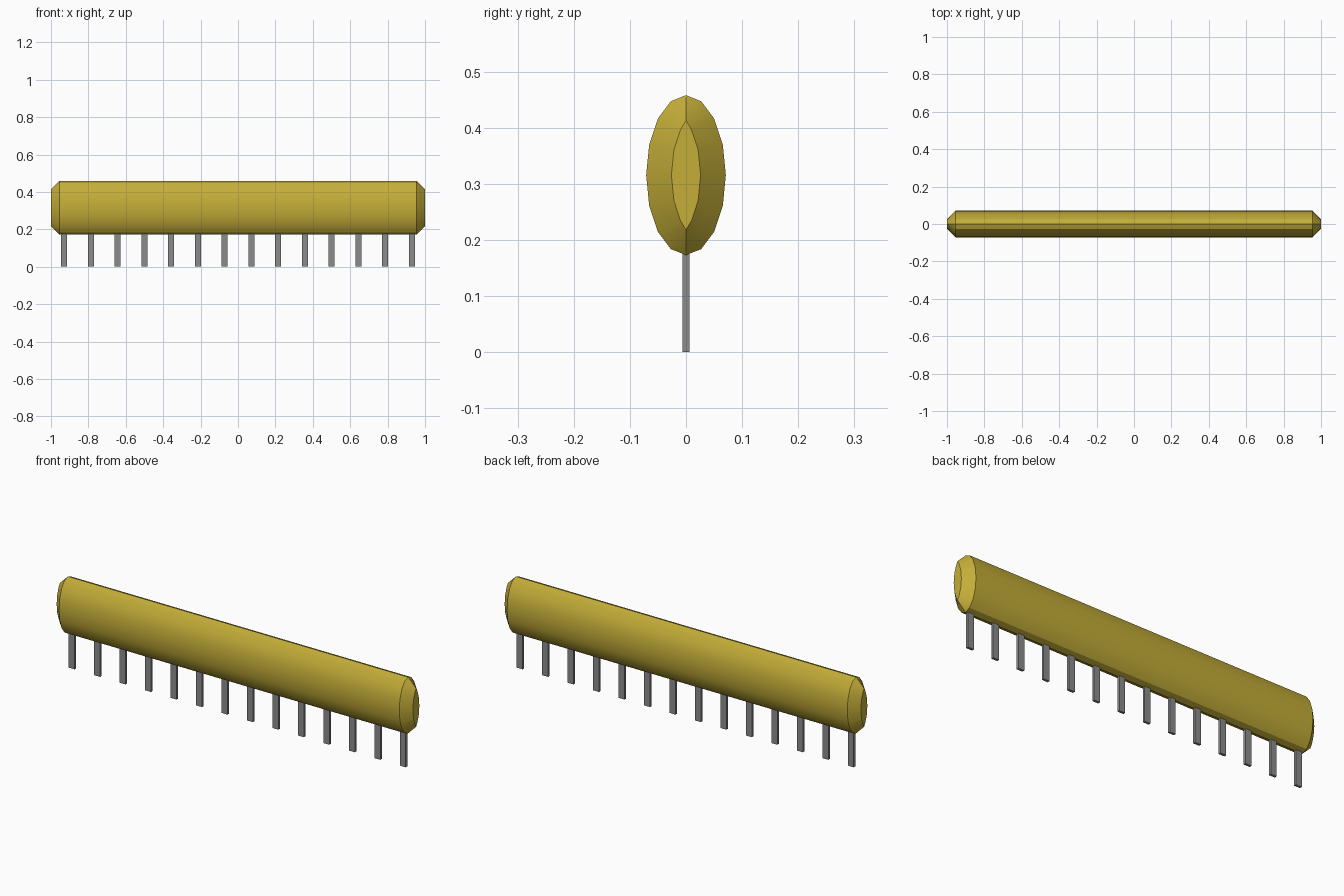
import bpy, bmesh, math

cube = bpy.data.objects.get("Cube")
if cube:
    bpy.data.objects.remove(cube, do_unlink=True)


def make_material(name, rgb, roughness):
    mat = bpy.data.materials.new(name)
    mat.use_nodes = True
    mat.diffuse_color = (*rgb, 1)
    bsdf = mat.node_tree.nodes["Principled BSDF"]
    bsdf.inputs["Base Color"].default_value = (*rgb, 1)
    bsdf.inputs["Roughness"].default_value = roughness
    return mat


def make_object(name, bm, mat):
    bmesh.ops.recalc_face_normals(bm, faces=bm.faces)
    mesh = bpy.data.meshes.new(name)
    bm.to_mesh(mesh)
    bm.free()
    mesh.materials.append(mat)
    obj = bpy.data.objects.new(name, mesh)
    bpy.context.collection.objects.link(obj)
    return obj


yellow = make_material("mustard yellow", (0.55, 0.42, 0.04), 0.5)
grey = make_material("pin grey", (0.26, 0.26, 0.26), 0.5)

SIDES, RY, RZ, CENTRE_Z = 16, 0.071, 0.1425, 0.3155
HALF_LENGTH, BEVEL = 1.0, 0.045


def ellipse(inset):
    """Oval outline moved inwards along its normals, stopping at the middle plane."""
    points = []
    for i in range(SIDES):
        a = 2 * math.pi * i / SIDES
        c, s = math.cos(a), math.sin(a)
        n = math.hypot(c / RY, s / RZ)
        y = RY * c - inset * c / RY / n
        z = RZ * s - inset * s / RZ / n
        if y * c <= 0:
            y = 0
            z = math.copysign(RZ - inset, s)
        points.append((y, CENTRE_Z + z))
    return points


# Oval body with chamfered ends
bm = bmesh.new()
stations = [(-HALF_LENGTH, BEVEL), (-HALF_LENGTH + BEVEL, 0),
            (HALF_LENGTH - BEVEL, 0), (HALF_LENGTH, BEVEL)]
rings = [[bm.verts.new((x, y, z)) for y, z in ellipse(inset)]
         for x, inset in stations]
for r0, r1 in zip(rings, rings[1:]):
    for i in range(SIDES):
        j = (i + 1) % SIDES
        bm.faces.new((r0[i], r0[j], r1[j], r1[i]))
bm.faces.new(rings[0])
bm.faces.new(rings[-1])
bmesh.ops.remove_doubles(bm, verts=bm.verts, dist=0.001)
body = make_object("body", bm, yellow)
bpy.ops.object.select_all(action='DESELECT')
body.select_set(True)
bpy.context.view_layer.objects.active = body
bpy.ops.object.shade_smooth_by_angle(angle=math.radians(30))

# Row of flat pins
PINS, PITCH, PIN_TOP = 14, 0.143, 0.25
for i in range(PINS):
    bm = bmesh.new()
    bmesh.ops.create_cube(bm, size=1)
    bmesh.ops.scale(bm, vec=(0.033, 0.0125, PIN_TOP), verts=bm.verts)
    pin = make_object(f"pin_{i + 1}", bm, grey)
    pin.location = ((i - (PINS - 1) / 2) * PITCH, 0, PIN_TOP / 2)
